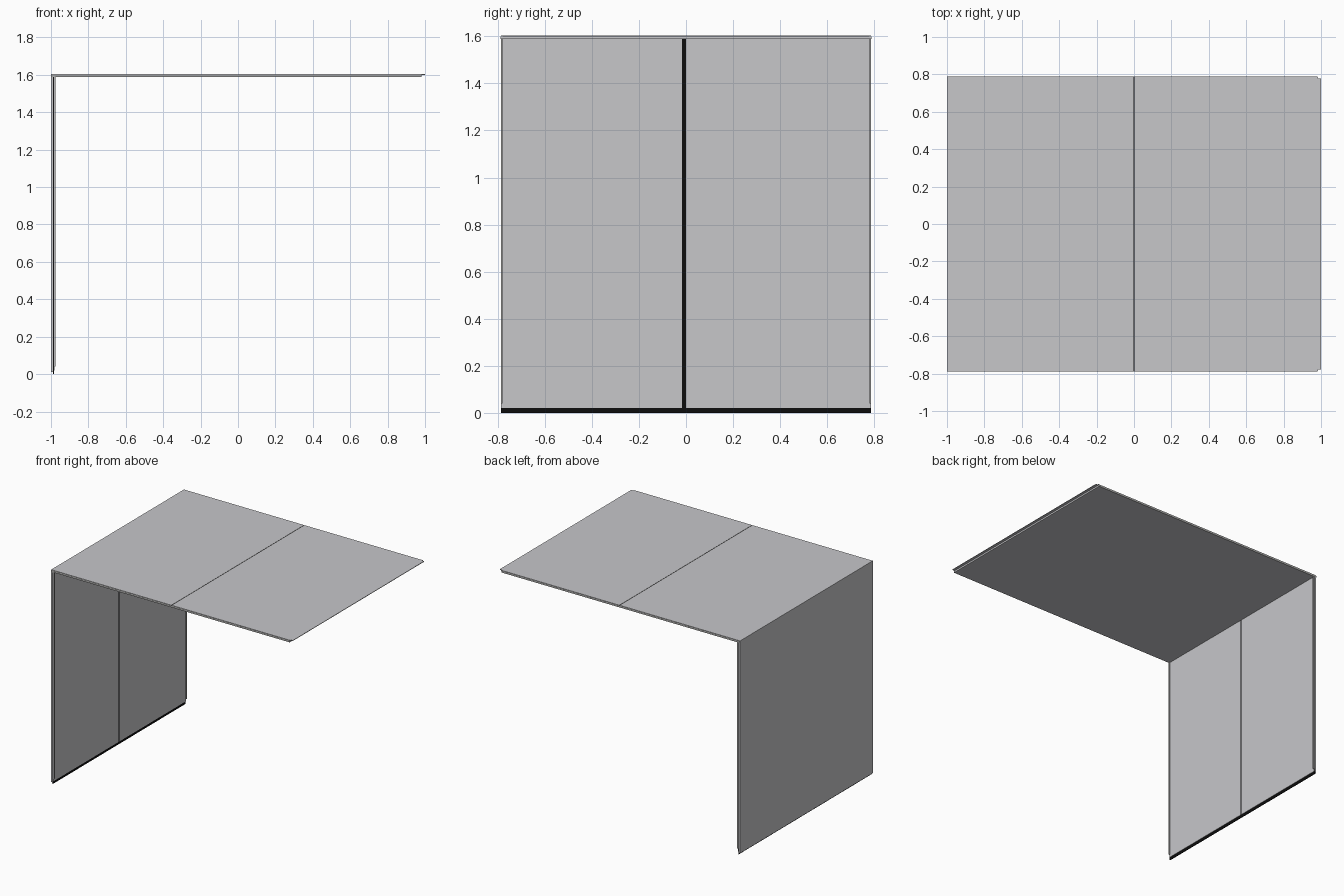
import bpy

if "Cube" in bpy.data.objects:
    bpy.data.objects.remove(bpy.data.objects["Cube"])


def material(name, c):
    m = bpy.data.materials.new(name)
    m.diffuse_color = (*c, 1)
    m.use_nodes = True
    m.node_tree.nodes["Principled BSDF"].inputs["Base Color"].default_value = m.diffuse_color
    return m


PANEL = material("light grey panel", (0.57, 0.57, 0.59))
EDGE = material("edge grey", (0.42, 0.42, 0.41))
BLACK = material("black core", (0.004, 0.004, 0.004))


def box(name, x, y, z, mat):
    """Box from (min, max) ranges."""
    v = [(a, b, c) for a in x for b in y for c in z]
    f = [(0, 1, 3, 2), (4, 6, 7, 5), (0, 4, 5, 1),
         (2, 3, 7, 6), (0, 2, 6, 4), (1, 5, 7, 3)]
    me = bpy.data.meshes.new(name)
    me.from_pydata(v, [], f)
    me.materials.append(mat)
    ob = bpy.data.objects.new(name, me)
    bpy.context.collection.objects.link(ob)
    return ob


W = 0.787     # half width
SEAM = -0.008  # seam in the upright wall

# Upright wall: outer skins, black core, inner skins either side of the seam
for side, (a, b) in {"front": (-W, SEAM - 0.001), "back": (SEAM + 0.001, W)}.items():
    box("wall_outer_" + side, (-1, -0.990), (a, b), (0.01, 1.588), PANEL)
box("wall_core", (-0.990, -0.985), (-W, W), (0, 1.588), BLACK)
for side, (a, b) in {"front": (-W, SEAM - 0.008), "back": (SEAM + 0.008, W)}.items():
    box("wall_inner_" + side, (-0.985, -0.982), (a, b), (0.02, 1.588), PANEL)

# Edge rails of the wall
for side, s in (("front", -1), ("back", 1)):
    ys = sorted((s * (W - 0.008), s * W))
    box("wall_rail_" + side, (-0.982, -0.975), ys, (0.04, 1.588), EDGE)

# Flat top: underside board, end rail and two cover sheets over a dark seam
box("top_board", (-1, 0.98), (-W, W), (1.588, 1.600), PANEL)
box("top_seam", (-0.003, 0.003), (-W, W), (1.600, 1.6025), BLACK)
box("top_cover_left", (-1, -0.002), (-W, W), (1.600, 1.604), PANEL)
box("top_cover_right", (0.002, 0.985), (-W, W), (1.600, 1.604), PANEL)
box("top_end_lip", (0.985, 1), (-W + 0.008, W - 0.008), (1.600, 1.604), PANEL)
for side, s in (("front", -1), ("back", 1)):
    ys = sorted((s * W, s * (W + 0.001)))
    box("top_rail_" + side, (-1, 0.98), ys, (1.588, 1.600), EDGE)
